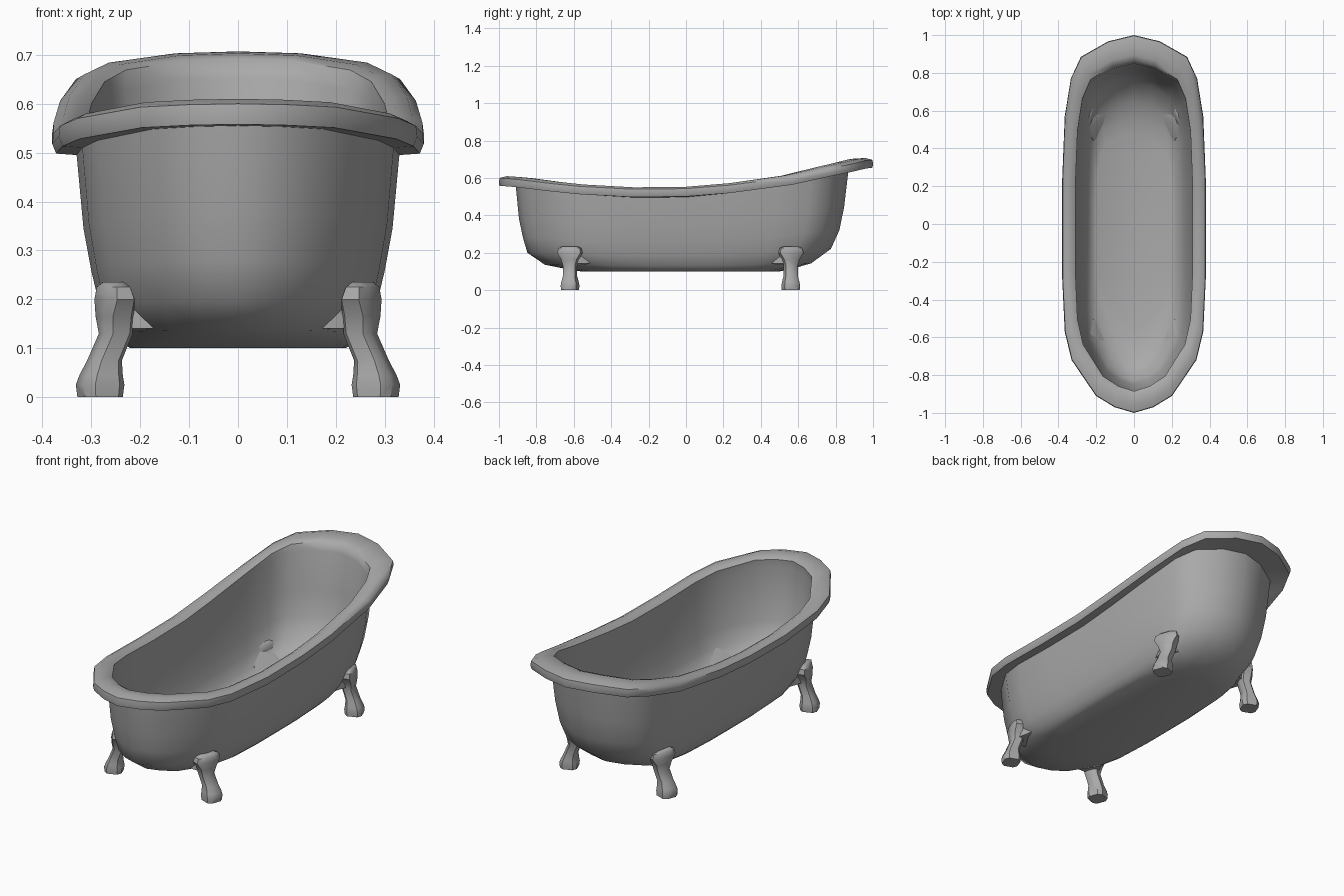
import bpy, bmesh, math
from mathutils import Vector

cube = bpy.data.objects.get("Cube")
if cube:
    bpy.data.objects.remove(cube)

grey = bpy.data.materials.new("grey_enamel")
grey.use_nodes = True
COLOUR = (0.4, 0.4, 0.4, 1)
grey.diffuse_color = COLOUR
grey.node_tree.nodes["Principled BSDF"].inputs["Base Color"].default_value = COLOUR


def finish(name, bm, angle):
    bmesh.ops.recalc_face_normals(bm, faces=bm.faces)
    mesh = bpy.data.meshes.new(name)
    bm.to_mesh(mesh)
    bm.free()
    mesh.materials.append(grey)
    obj = bpy.data.objects.new(name, mesh)
    bpy.context.collection.objects.link(obj)
    bpy.ops.object.select_all(action='DESELECT')
    obj.select_set(True)
    bpy.context.view_layer.objects.active = obj
    bpy.ops.object.shade_smooth_by_angle(angle=math.radians(angle))


def loft(bm, rings):
    rows = [[bm.verts.new(p) for p in ring] for ring in rings]
    for a, b in zip(rows, rows[1:]):
        for i in range(len(a)):
            j = (i + 1) % len(a)
            bm.faces.new((a[i], a[j], b[j], b[i]))
    bm.faces.new(rows[0])
    bm.faces.new(rows[-1])


# Half plan outline: width fraction, length fraction, rim crest height
HALF = [(0, 1, .707), (.36, .967, .703), (.74, .885, .684), (.88, .77, .66),
        (.965, .57, .616), (1, .24, .572), (1, 0, .553), (1, -.29, .55),
        (.965, -.57, .565), (.87, -.72, .58), (.53, -.91, .603),
        (.27, -.97, .608), (0, -1, .61)]
OUTLINE = HALF + [(-x, y, z) for x, y, z in HALF[-2:0:-1]]
BASE = 0.1
RIM_DEPTH = 0.055


def ring(width, front, back, height):
    return [Vector((x * width, y * (back if y > 0 else front), height(z)))
            for x, y, z in OUTLINE]


def rim_ring(width, front, back, drop):
    return ring(width, front, back, lambda z: z - drop)


def wall_ring(t, width, front, back, inset=0.0):
    floor = BASE + inset * .6
    return ring(width - inset, front - inset, back - inset,
                lambda z: floor + t * (z - RIM_DEPTH - floor))


# Tub: outer wall, rolled rim, inner wall and floor in one loft
WALL = [(0, .22, .56, .5), (.03, .24, .64, .575), (.08, .26, .755, .67),
        (.22, .283, .848, .775), (.4, .3, .872, .82),
        (.62, .316, .893, .845), (1, .33, .91, .87)]
RIM = [(.372, .998, .997, .052), (.38, 1, 1, .032), (.377, .997, .997, .01),
       (.357, .958, .958, 0), (.328, .905, .895, .004), (.31, .885, .865, .015)]
shell = [wall_ring(*w) for w in WALL]
shell += [rim_ring(*r) for r in RIM]
shell += [wall_ring(*w, inset=.02) for w in reversed(WALL)]
bm = bmesh.new()
loft(bm, shell)
finish("tub", bm, 50)

# Legs: centre x, height, half depth, half breadth
LEG = [(.282, 0, .041, .042), (.282, .025, .044, .044), (.28, .045, .039, .041),
       (.273, .075, .031, .034), (.25, .13, .03, .034), (.252, .165, .033, .044),
       (.252, .2, .031, .066), (.255, .225, .024, .06), (.255, .235, .014, .04)]
SECTION = [(1, .55), (.6, 1), (-.6, 1), (-1, .55),
           (-1, -.55), (-.6, -1), (.6, -1), (1, -.55)]
# Mount wedge reaching under the tub
MOUNT = [(.21, .125, .138), (.14, -.02, .14), (.24, .11, .145), (.25, .06, .21),
         (.215, -.02, .19), (.265, .01, .14), (.215, -.02, .14)]
TURN = math.radians(20)


def build_leg(name, sx, sy, y0):
    bm = bmesh.new()
    rings = []
    for cx, z, hx, hy in LEG:
        pts = []
        for u, v in SECTION:
            px, py = u * hx, v * hy
            qx = px * math.cos(TURN) + py * math.sin(TURN)
            qy = py * math.cos(TURN) - px * math.sin(TURN)
            pts.append((sx * (cx + qx), y0 + sy * qy, z))
        rings.append(pts)
    loft(bm, rings)
    mount = [bm.verts.new((sx * x, y0 + sy * y, z)) for x, y, z in MOUNT]
    bmesh.ops.convex_hull(bm, input=mount)
    loose = [v for v in mount if v.is_valid and not v.link_faces]
    bmesh.ops.delete(bm, geom=loose, context='VERTS')
    finish(name, bm, 40)


for side, sx in (("left", 1), ("right", -1)):
    build_leg("front_leg_" + side, sx, 1, -.62)
    build_leg("back_leg_" + side, sx, -1, .56)
